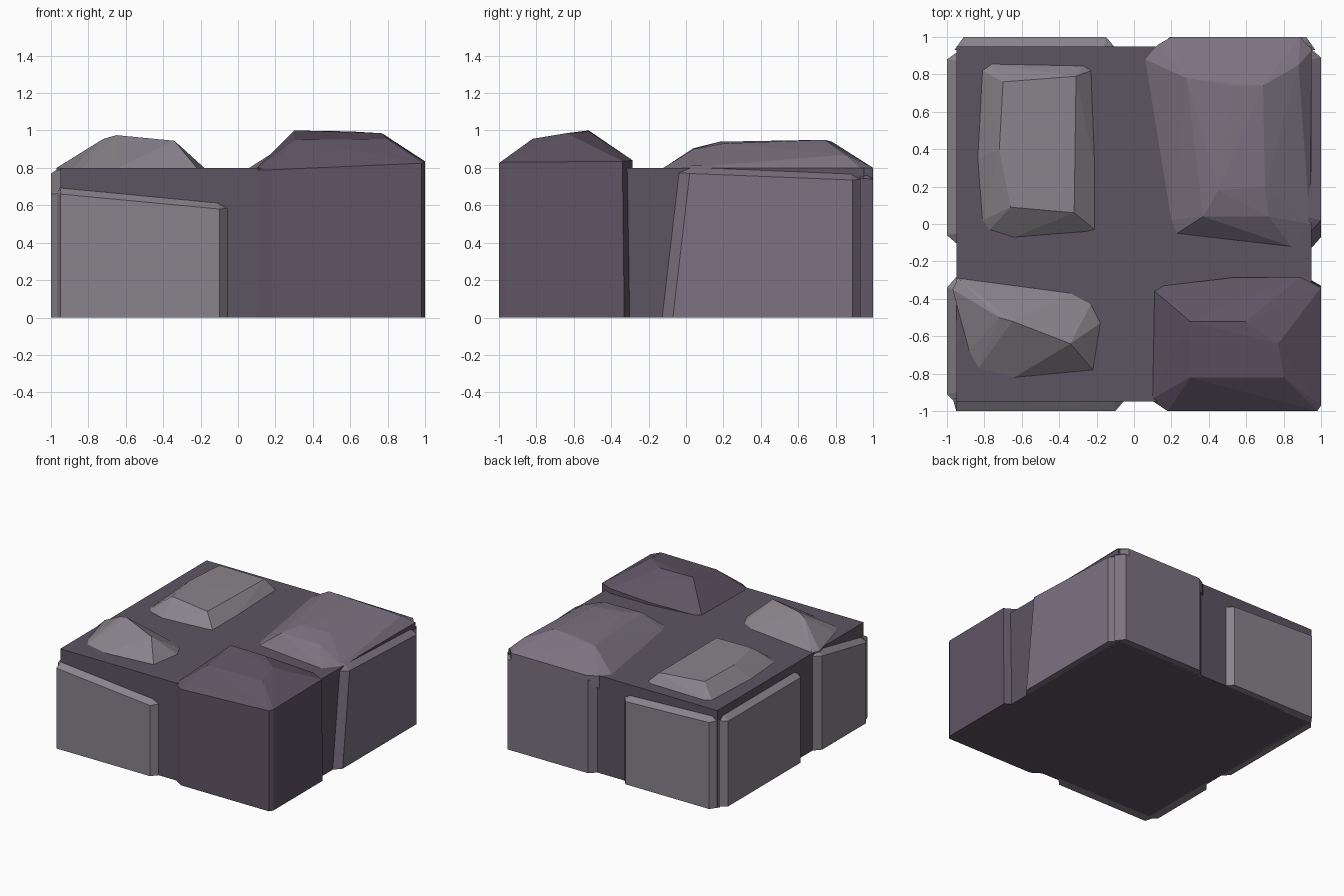
import bpy, bmesh
from mathutils import Matrix
from math import radians

if "Cube" in bpy.data.objects:
    bpy.data.objects.remove(bpy.data.objects["Cube"])


def material(name, rgb):
    m = bpy.data.materials.new(name)
    m.diffuse_color = (*rgb, 1)
    m.use_nodes = True
    m.node_tree.nodes["Principled BSDF"].inputs["Base Color"].default_value = m.diffuse_color
    return m


MORTAR = material("mortar", (0.107, 0.089, 0.122))
DARK = material("dark_stone", (0.115, 0.09, 0.13))
MID = material("mid_stone", (0.2, 0.17, 0.22))
LIGHT = material("light_stone", (0.25, 0.23, 0.26))


def hull(name, points, mat, angle=0):
    """Flat-faced stone: the convex hull of a few corner points."""
    bm = bmesh.new()
    for p in points:
        bm.verts.new(p)
    r = bmesh.ops.convex_hull(bm, input=bm.verts)
    loose = {v for v in r["geom_interior"] + r["geom_unused"]
             if isinstance(v, bmesh.types.BMVert)}
    bmesh.ops.delete(bm, geom=list(loose), context='VERTS')
    bmesh.ops.dissolve_limit(bm, angle_limit=0.01, verts=bm.verts, edges=bm.edges)
    bm.transform(Matrix.Rotation(radians(angle), 4, 'Z'))
    bmesh.ops.recalc_face_normals(bm, faces=bm.faces)
    me = bpy.data.meshes.new(name)
    bm.to_mesh(me)
    bm.free()
    me.materials.append(mat)
    ob = bpy.data.objects.new(name, me)
    bpy.context.collection.objects.link(ob)
    return ob


def panel(name, mat, angle, u0, u1, z0, z1, in0=0.06, in1=0.06, lean=0.0):
    """Side stone, written for the front face and turned by angle.
    u0, u1: ends at the wall; z0, z1: outer top heights; in0, in1: end chamfers."""
    pts = []
    for u, i, z, l in ((u0, in0, z0, lean), (u1, -in1, z1, 0)):
        pts += [(u, -0.93, 0), (u + l, -0.93, z + 0.005),
                (u + i, -1, 0), (u + i + l, -1, z),
                (u + l + i * 1.2, -0.93, z + 0.045)]
    hull(name, pts, mat, angle)


def mound(name, mat, outline, top, low=0.8):
    """Top stone: an outline on the slab and raised crown points."""
    hull(name, [(x, y, z) for x, y in outline for z in (low - 0.1, low)] + top, mat)


# mortar block
w = 0.95
hull("mortar_block", [(x, y, z) for x in (-w, w) for y in (-w, w) for z in (0, 0.8)], MORTAR)

# side stones
panel("front_left_stone", LIGHT, 0, -0.97, -0.04, 0.66, 0.58, 0.02, 0.06)
panel("right_back_stone", MID, 90, -0.15, 0.95, 0.77, 0.735, 0.08, 0.06, lean=0.09)
panel("back_right_stone", MID, 180, -0.97, -0.12, 0.74, 0.76, 0.05, 0.07)
panel("back_left_stone", LIGHT, 180, 0.09, 0.96, 0.68, 0.71, 0.06, 0.05)
panel("left_back_stone", LIGHT, 270, -0.93, 0.12, 0.70, 0.70, 0.05, 0.06)
panel("left_front_stone", LIGHT, 270, 0.26, 0.98, 0.77, 0.66, 0.08, 0.07)

# large corner stone reaching the ground
foot = [(0.09, -0.94), (0.18, -1), (0.98, -1), (1, -0.97), (1, -0.33), (0.93, -0.29)]
rim = [(0.09, -0.94, 0.79), (0.18, -1, 0.79), (0.98, -1, 0.825), (1, -0.97, 0.83),
       (1, -0.34, 0.835), (0.89, -0.285, 0.84), (0.54, -0.285, 0.82),
       (0.16, -0.33, 0.8), (0.11, -0.36, 0.8)]
crown = [(0.3, -0.52, 1), (0.6, -0.52, 0.995), (0.77, -0.64, 0.985),
         (0.3, -0.82, 0.95), (0.8, -0.82, 0.955)]
hull("front_right_corner_stone",
     [(x, y, 0) for x, y in foot] + [(0.12, -0.34, 0)] + rim + crown, DARK)

# stones on top
mound("top_back_left_stone", LIGHT,
      [(-0.81, 0.82), (-0.76, 0.855), (-0.27, 0.845), (-0.23, 0.82), (-0.21, 0.3),
       (-0.21, -0.03), (-0.26, -0.04), (-0.64, -0.07), (-0.77, -0.03), (-0.81, 0.02),
       (-0.835, 0.35)],
      [(-0.7, 0.76, 0.9), (-0.31, 0.79, 0.88), (-0.32, 0.06, 0.89),
       (-0.66, 0.09, 0.91), (-0.72, 0.4, 0.905)])
mound("top_front_left_stone", LIGHT,
      [(-0.97, -0.35), (-0.94, -0.29), (-0.34, -0.37), (-0.23, -0.43), (-0.18, -0.53),
       (-0.22, -0.78), (-0.64, -0.82), (-0.83, -0.77), (-0.88, -0.68)],
      [(-0.72, -0.5, 0.955), (-0.65, -0.52, 0.975), (-0.34, -0.64, 0.945)])
mound("top_back_right_stone", MID,
      [(0.06, 0.88), (0.13, 0.96), (0.2, 1), (0.89, 1), (0.95, 0.93), (0.94, 0),
       (0.84, -0.12), (0.23, -0.05), (0.2, 0.02)],
      [(0.28, 0.78, 0.94), (0.53, 0.74, 0.95), (0.69, 0.74, 0.95), (0.88, 0.85, 0.87),
       (0.37, 0.04, 0.905), (0.72, 0.04, 0.9), (0.45, 0.18, 0.94), (0.7, 0.2, 0.93)])
